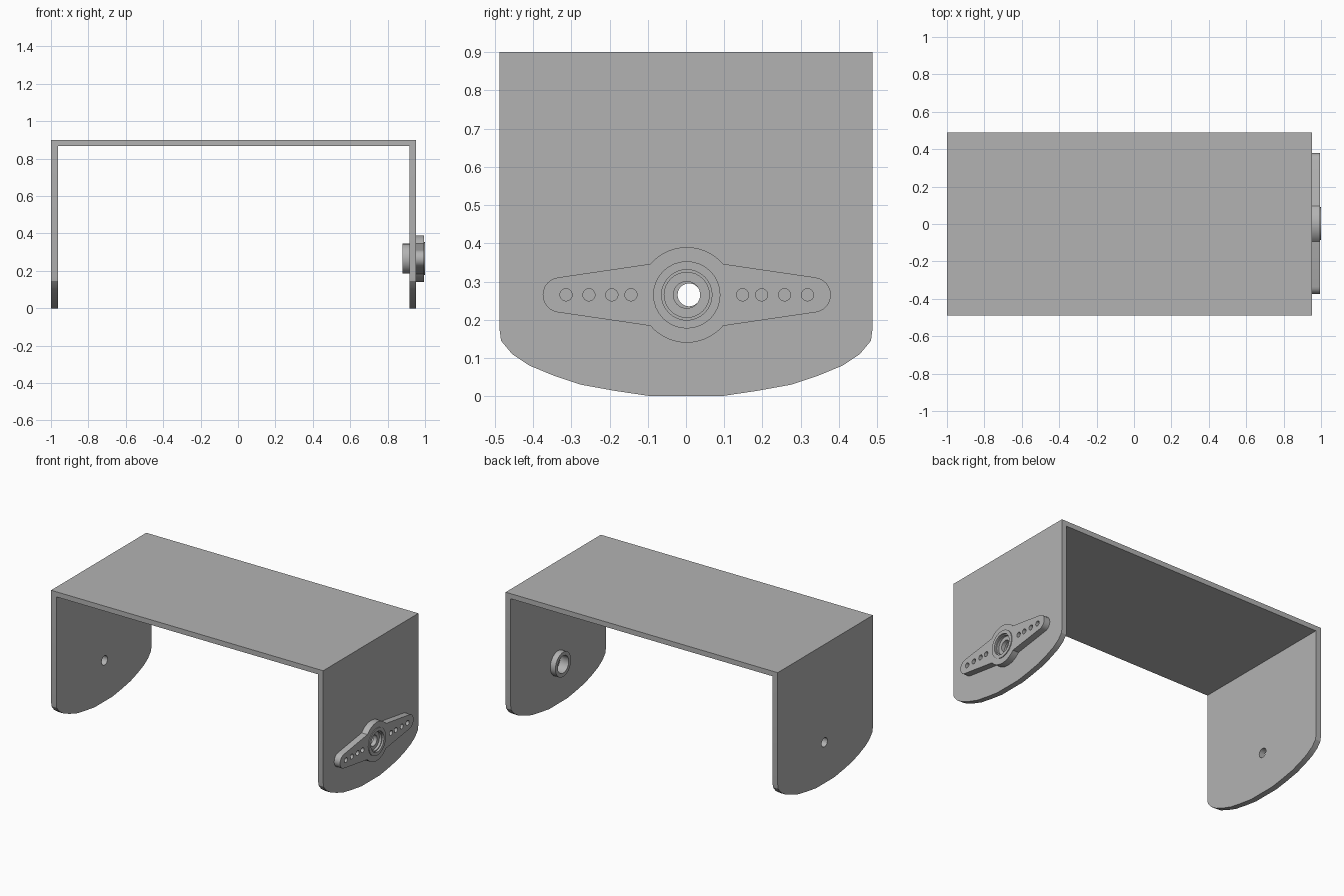
import bpy, bmesh, math

if "Cube" in bpy.data.objects:
    bpy.data.objects.remove(bpy.data.objects["Cube"])

CZ = 0.265  # height of the pivot axis

grey = bpy.data.materials.new("plain grey")
grey.diffuse_color = (0.45, 0.45, 0.45, 1)
grey.use_nodes = True
grey.node_tree.nodes["Principled BSDF"].inputs["Base Color"].default_value = grey.diffuse_color


def circle(y, r, n=32):
    return [(y + r * math.cos(2 * math.pi * i / n), CZ + r * math.sin(2 * math.pi * i / n)) for i in range(n)]


def arc(y, r, a0, a1, n):
    return [(y + r * math.cos(a0 + (a1 - a0) * i / n), CZ + r * math.sin(a0 + (a1 - a0) * i / n)) for i in range(n + 1)]


def prism(name, outline, x0, x1, holes=()):
    """Extrude a (y, z) outline with holes from x0 to x1."""
    bm = bmesh.new()
    for loop in [outline, *holes]:
        vs = [bm.verts.new((x0, y, z)) for y, z in loop]
        for a, b in zip(vs, vs[1:] + vs[:1]):
            bm.edges.new((a, b))
    if holes:
        bmesh.ops.triangle_fill(bm, edges=bm.edges[:], use_beauty=True, use_dissolve=False)
    else:
        bm.faces.new(bm.verts[:])
    ext = bmesh.ops.extrude_face_region(bm, geom=bm.faces[:], use_keep_orig=True)
    moved = [g for g in ext["geom"] if isinstance(g, bmesh.types.BMVert)]
    bmesh.ops.translate(bm, verts=moved, vec=(x1 - x0, 0, 0))
    bmesh.ops.recalc_face_normals(bm, faces=bm.faces[:])
    me = bpy.data.meshes.new(name)
    bm.to_mesh(me)
    bm.free()
    me.materials.append(grey)
    ob = bpy.data.objects.new(name, me)
    bpy.context.collection.objects.link(ob)
    return ob


def activate(ob):
    bpy.ops.object.select_all(action='DESELECT')
    ob.select_set(True)
    bpy.context.view_layer.objects.active = ob


def smooth(ob):
    activate(ob)
    bpy.ops.object.shade_smooth_by_angle(angle=math.radians(30))


def cut(ob, cutter):
    activate(ob)
    mod = ob.modifiers.new("cut", 'BOOLEAN')
    mod.operation = 'DIFFERENCE'
    mod.solver = 'EXACT'
    mod.object = cutter
    bpy.ops.object.modifier_apply(modifier=mod.name)
    bpy.data.objects.remove(cutter)


# U bracket: rounded side silhouette, hollowed below the top plate
half = [(0.488, 0.9), (0.488, 0.175), (0.484, 0.145), (0.455, 0.11), (0.41, 0.08),
        (0.347, 0.054), (0.275, 0.03), (0.187, 0.014), (0.093, 0.0)]
side = half + [(-y, z) for y, z in reversed(half)]
bracket = prism("bracket", side, -1.0, 0.953)
cut(bracket, prism("hollow", [(-1, -1), (1, -1), (1, 0.867), (-1, 0.867)], -0.963, 0.917))
cut(bracket, prism("pivot_hole", circle(0.008, 0.03), -1.1, -0.9))
cut(bracket, prism("hub_hole", circle(0.002, 0.06), 0.9, 1.1))
smooth(bracket)

# Two-armed servo horn with four holes on each arm
a = math.atan2(0.081, 0.095)
t = math.radians(82)
pi = math.pi
outline = (arc(0.002, 0.125, a, pi - a, 14) + arc(-0.329, 0.046, pi - t, pi + t, 12)
           + arc(0.002, 0.125, pi + a, 2 * pi - a, 14) + arc(0.333, 0.046, -t, t, 12))
holes = [circle(0.002 + s * y, 0.016, 16) for s in (-1, 1) for y in (0.146, 0.196, 0.256, 0.316)]
smooth(prism("servo_horn", outline, 0.953, 0.995, holes + [circle(0.002, 0.085)]))

# Hub rings: (name, outer radius, inner radius, x start, x end)
for name, ro, ri, x0, x1 in [
    ("outer_boss", 0.088, 0.066, 0.953, 1.0),
    ("boss_step", 0.067, 0.059, 0.945, 0.988),
    ("hub_web", 0.0605, 0.035, 0.945, 0.972),
    ("inner_collar", 0.08, 0.056, 0.88, 0.918),
]:
    smooth(prism(name, circle(0.002, ro), x0, x1, [circle(0.002, ri)]))
